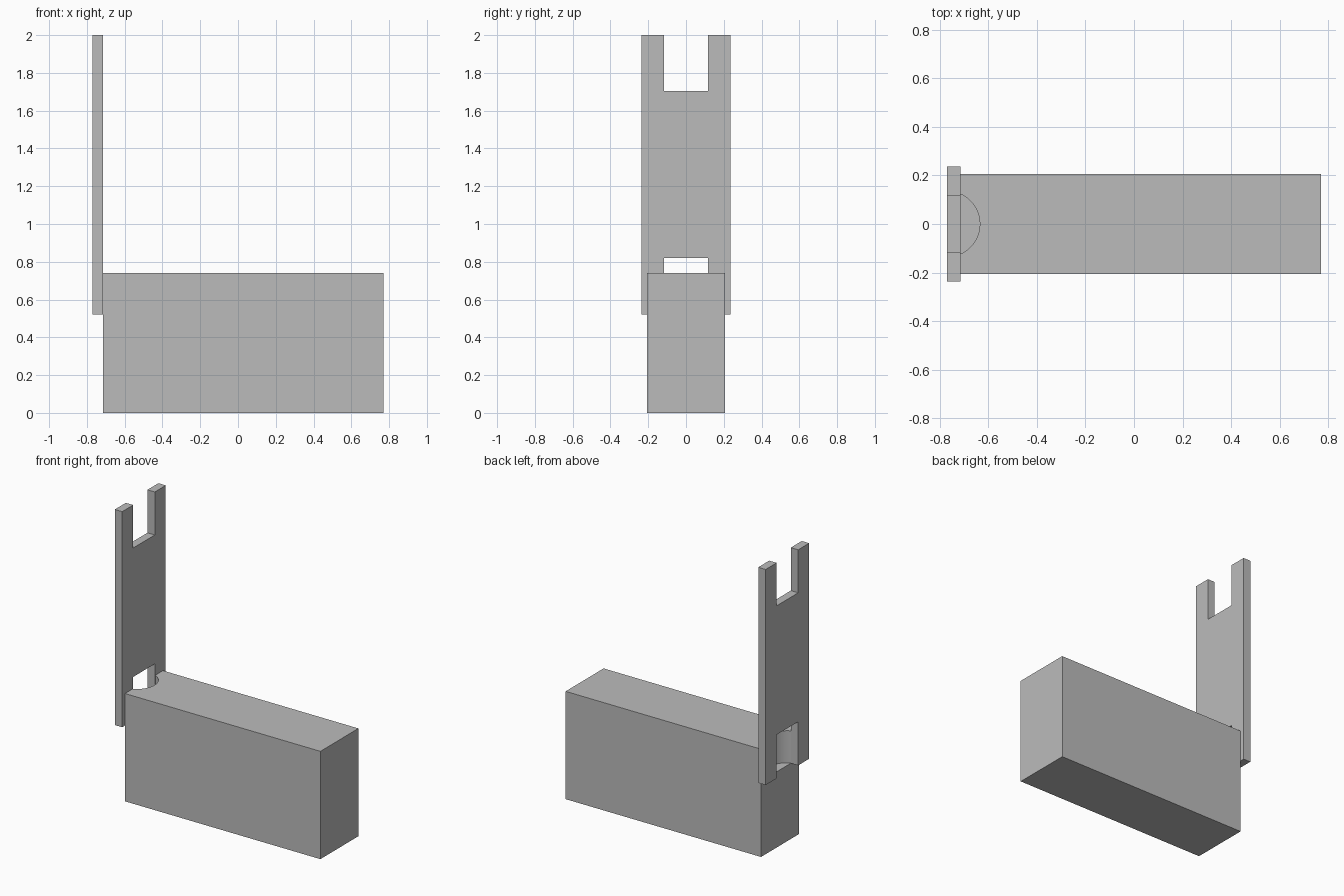
import bpy, bmesh
from math import radians
from mathutils import Vector

if "Cube" in bpy.data.objects:
    bpy.data.objects.remove(bpy.data.objects["Cube"])

grey = bpy.data.materials.new("plain grey")
grey.use_nodes = True
colour = (0.5, 0.5, 0.5, 1)
grey.diffuse_color = colour
grey.node_tree.nodes["Principled BSDF"].inputs["Base Color"].default_value = colour


def prism(name, outline, depth):
    """Extrude a flat outline along the depth vector."""
    bm = bmesh.new()
    face = bm.faces.new([bm.verts.new(p) for p in outline])
    new = bmesh.ops.extrude_face_region(bm, geom=[face])["geom"]
    bmesh.ops.translate(bm, vec=Vector(depth),
                        verts=[g for g in new if isinstance(g, bmesh.types.BMVert)])
    bmesh.ops.recalc_face_normals(bm, faces=bm.faces)
    mesh = bpy.data.meshes.new(name)
    bm.to_mesh(mesh)
    bm.free()
    mesh.materials.append(grey)
    obj = bpy.data.objects.new(name, mesh)
    bpy.context.collection.objects.link(obj)
    return obj


end, joint = -0.77, -0.714     # outer and inner face of the upright plate
low = 0.52                     # underside of the plate and floor of the recess

# Upright plate, notched at both ends
half = [(0.117, 0.82), (0.117, low), (0.236, low),
        (0.236, 2), (0.117, 2), (0.117, 1.705)]
outline = half + [(-y, z) for y, z in reversed(half)]
prism("upright_plate", [(end, y, z) for y, z in outline], (joint - end, 0, 0))

# Long block
w = 0.206
block = prism("base_block", [(joint, -w, 0), (-end, -w, 0), (-end, w, 0), (joint, w, 0)],
              (0, 0, 0.74))

# Round recess in the block behind the lower notch
bpy.ops.mesh.primitive_cylinder_add(vertices=64, radius=0.135, depth=0.6,
                                    location=(end, 0, low + 0.3))
cutter = bpy.context.object
cutter.name = "recess_cutter"
cutter.hide_render = True
cutter.data.materials.append(grey)
cut = block.modifiers.new("recess", "BOOLEAN")
cut.operation, cut.solver, cut.object = "DIFFERENCE", "EXACT", cutter

bpy.ops.object.select_all(action="DESELECT")
block.select_set(True)
bpy.context.view_layer.objects.active = block
bpy.ops.object.modifier_apply(modifier=cut.name)
bpy.data.objects.remove(cutter)
bpy.ops.object.shade_smooth_by_angle(angle=radians(30))
